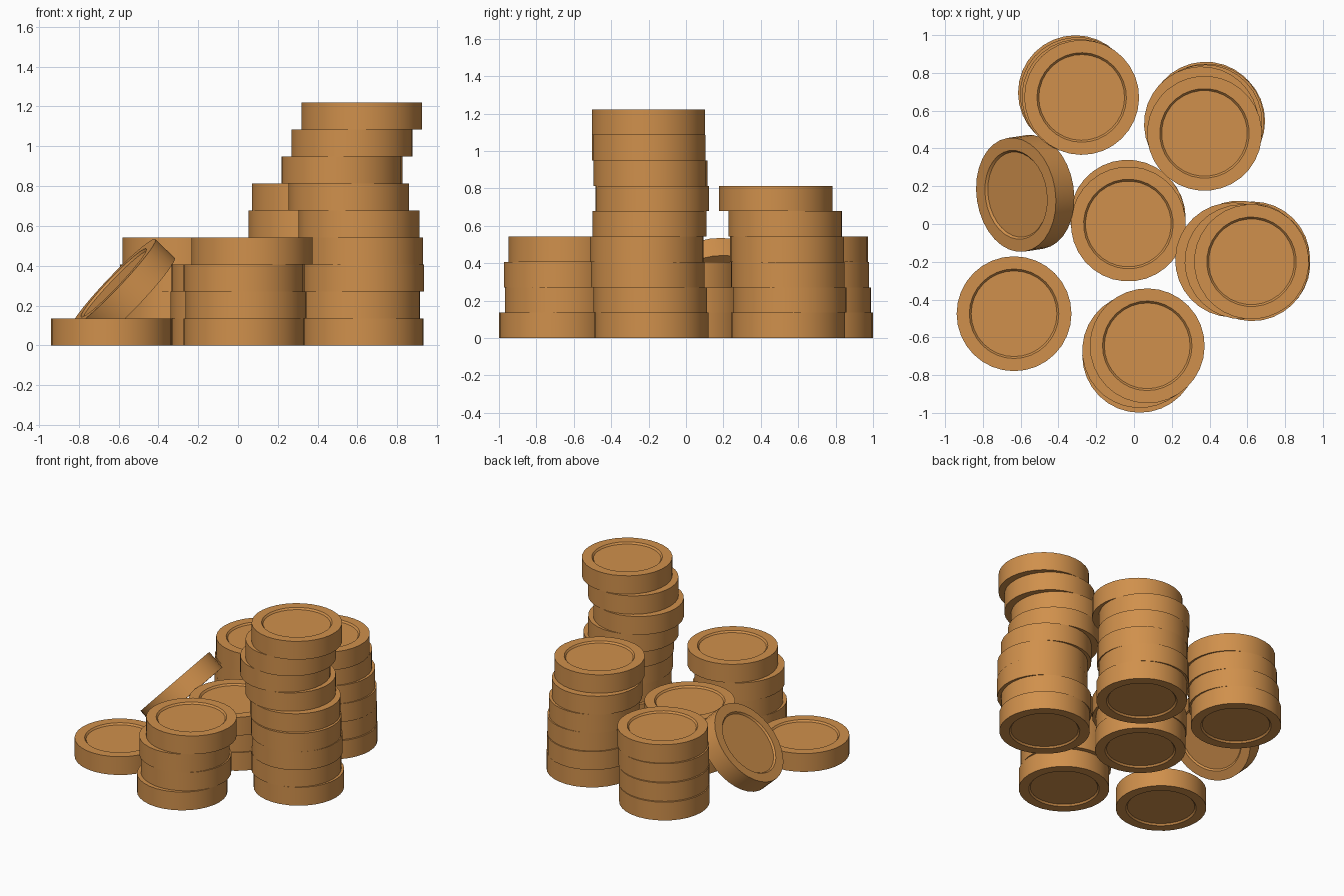
import bpy, bmesh, math
from mathutils import Vector

cube = bpy.data.objects.get("Cube")
if cube:
    bpy.data.objects.remove(cube, do_unlink=True)

RADIUS, THICK, SIDES = 0.304, 0.1356, 32

# Single copper-gold colour
copper = bpy.data.materials.new("copper_gold")
copper.use_nodes = True
colour = (0.63, 0.28, 0.072, 1.0)
copper.diffuse_color = colour
copper.node_tree.nodes["Principled BSDF"].inputs["Base Color"].default_value = colour


def coin_mesh():
    """Disc with a shallow sunken centre on both faces."""
    bm = bmesh.new()
    bmesh.ops.create_cone(bm, cap_ends=True, segments=SIDES, radius1=RADIUS,
                          radius2=RADIUS, depth=THICK)
    caps = [f for f in bm.faces if abs(f.normal.z) > 0.9]
    bmesh.ops.inset_individual(bm, faces=caps, thickness=0.067)
    bmesh.ops.inset_individual(bm, faces=caps, thickness=0.010, depth=-0.012)
    mesh = bpy.data.meshes.new("coin")
    bm.to_mesh(mesh)
    bm.free()
    mesh.materials.append(copper)
    return mesh


def add_coin(name, location):
    obj = bpy.data.objects.new(name, mesh)
    bpy.context.collection.objects.link(obj)
    obj.location = location
    return obj


mesh = coin_mesh()

# Coin centres for each pile, from the ground up
piles = {
    "single_coin": [(-0.635, -0.475)],
    "front_pile": [(0.03, -0.695), (0.04, -0.665), (0.03, -0.67), (0.07, -0.645)],
    "tall_pile": [(0.628, -0.185), (0.61, -0.19), (0.63, -0.205),
                  (0.625, -0.21), (0.607, -0.195), (0.557, -0.18),
                  (0.522, -0.19), (0.572, -0.20), (0.622, -0.20)],
    "back_left_pile": [(0.39, 0.545), (0.38, 0.555), (0.385, 0.545),
                       (0.375, 0.54), (0.357, 0.53), (0.373, 0.48)],
    "back_right_pile": [(-0.31, 0.695), (-0.30, 0.685), (-0.29, 0.675), (-0.277, 0.67)],
    "middle_pile": [(-0.03, 0.03), (-0.035, 0.036), (-0.03, 0.0)],
}
for pile, centres in piles.items():
    for level, (x, y) in enumerate(centres):
        coin = add_coin(f"{pile}_coin_{level + 1}", (x, y, (level + 0.5) * THICK))
        coin.rotation_euler.z = level * 0.06

# Coin leaning against the middle pile, touching the ground
tilt = math.radians(46.6)
heading = Vector((-0.989, -0.15, 0)).normalized()
normal = heading * math.sin(tilt) + Vector((0, 0, math.cos(tilt)))
height = RADIUS * math.sin(tilt) + THICK / 2 * math.cos(tilt)
leaning = add_coin("leaning_coin", (-0.576, 0.162, height))
leaning.rotation_euler = normal.to_track_quat('Z', 'Y').to_euler()

# Smooth rims with sharp edges on the shared mesh
bpy.ops.object.select_all(action='DESELECT')
leaning.select_set(True)
bpy.context.view_layer.objects.active = leaning
bpy.ops.object.shade_smooth_by_angle(angle=math.radians(30))
